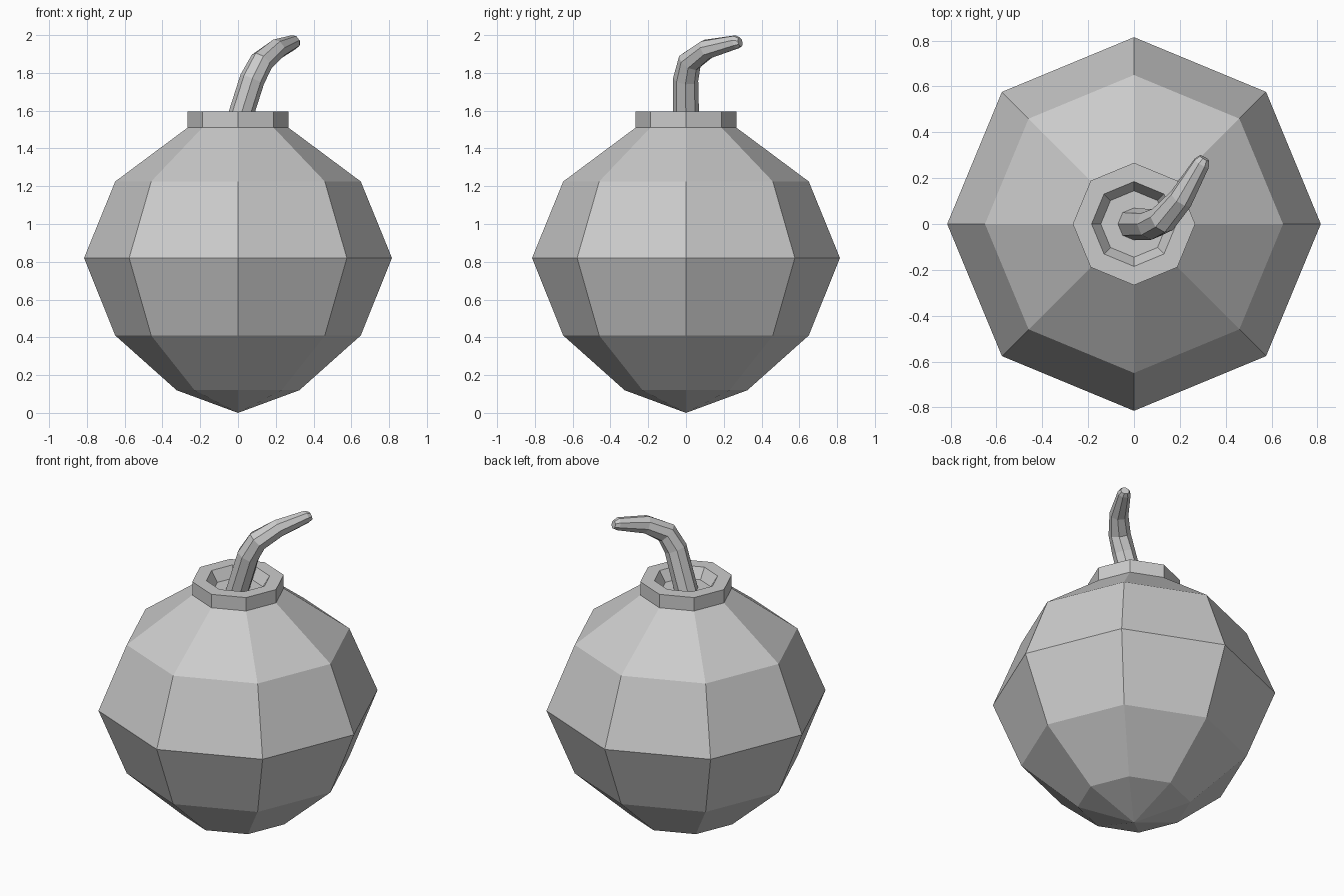
import bpy, bmesh
from math import cos, sin, pi
from mathutils import Vector

if "Cube" in bpy.data.objects:
    bpy.data.objects.remove(bpy.data.objects["Cube"])

SIDES = 8


def skin(name, rings, start=None, end=None):
    """Bridge rings of points; optional end points close the ends as fans."""
    bm = bmesh.new()
    loops = [[bm.verts.new(p) for p in ring] for ring in rings]
    for a, b in zip(loops, loops[1:]):
        for i in range(SIDES):
            j = (i + 1) % SIDES
            bm.faces.new((a[i], a[j], b[j], b[i]))
    for tip, loop in ((start, loops[0]), (end, loops[-1])):
        if tip is not None:
            v = bm.verts.new(tip)
            for i in range(SIDES):
                bm.faces.new((v, loop[i], loop[(i + 1) % SIDES]))
    bmesh.ops.recalc_face_normals(bm, faces=bm.faces)
    mesh = bpy.data.meshes.new(name)
    bm.to_mesh(mesh)
    bm.free()
    obj = bpy.data.objects.new(name, mesh)
    bpy.context.collection.objects.link(obj)
    return obj


def ring(center, radius, axis=(0, 0, 1)):
    q = Vector((0, 0, 1)).rotation_difference(Vector(axis))
    return [Vector(center) + q @ Vector((radius * cos(2 * pi * i / SIDES),
                                         radius * sin(2 * pi * i / SIDES), 0))
            for i in range(SIDES)]


# Round body, joined to the neck collar with its tapered recess
profile = [(0.325, 0.12), (0.65, 0.41), (0.815, 0.82), (0.65, 1.225),
           (0.267, 1.51), (0.267, 1.595), (0.185, 1.595), (0.145, 1.53)]
skin("body_and_collar", [ring((0, 0, z), r) for r, z in profile],
     start=(0, 0, 0), end=(0, 0, 1.53))

# Curved tapering fuse: centre and radius of each ring
path = [((0, 0, 1.53), 0.07), ((0.075, -0.002, 1.765), 0.067),
        ((0.125, 0.02, 1.86), 0.064), ((0.205, 0.11, 1.925), 0.055),
        ((0.295, 0.265, 1.963), 0.038), ((0.308, 0.287, 1.963), 0.025)]
pts = [Vector(p) for p, r in path]
rings = []
for i, (p, r) in enumerate(path):
    axis = pts[min(i + 1, len(pts) - 1)] - pts[max(i - 1, 0)]
    if i == 0:
        axis = Vector((0, 0, 1))
    elif i >= len(pts) - 2:
        axis = pts[-2] - pts[-3]
    else:
        axis = (pts[i + 1] - pts[i]).normalized() + (pts[i] - pts[i - 1]).normalized()
    rings.append(ring(p, r, axis))
skin("fuse", rings, start=pts[0], end=pts[-1])
